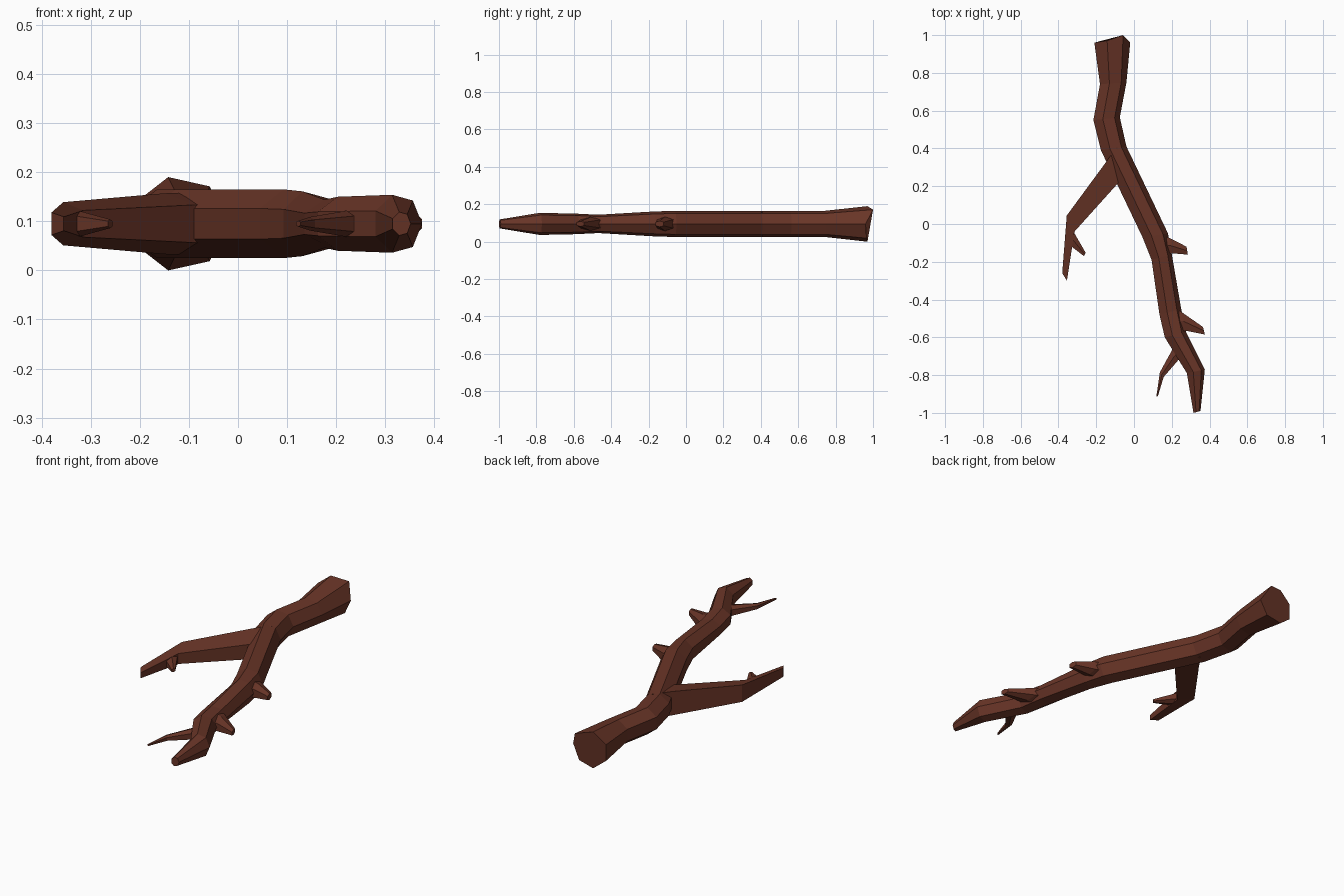
import bpy, bmesh, math
from mathutils import Vector

ZC = 0.095
bark = bpy.data.materials.new("bark")
bark.diffuse_color = (0.14, 0.035, 0.02, 1)

# Cross-sections: (0..1 from left edge to right edge, -1..1 height)
HEPTA = [((math.cos(a) + 0.901) / 1.901, math.sin(a) / 0.975)
         for a in (2 * math.pi * k / 7 for k in range(7))]
FORK = [(1, -0.62), (1, 0.62), (0, 1), (0, -1)]
TWIG = [(1, -0.6), (1, 0.6), (0.5, 1), (0, 0.6), (0, -0.6), (0.5, -1)]


def limb(name, section, stations, tweak=None):
    """Loft a section through stations (left x, left y, right x, right y, half height)."""
    bm = bmesh.new()
    rings = []
    for lx, ly, rx, ry, h in stations:
        left, right = Vector((lx, ly)), Vector((rx, ry))
        ring = []
        for t, z in section:
            p = left.lerp(right, t)
            ring.append(bm.verts.new((p.x, p.y, ZC + z * h)))
        rings.append(ring)
    if tweak:
        for i, dy in tweak.items():
            rings[0][i].co.y += dy
    n = len(section)
    for a, b in zip(rings, rings[1:]):
        for i in range(n):
            j = (i + 1) % n
            bm.faces.new((a[i], a[j], b[j], b[i]))
    bm.faces.new(rings[0][::-1])
    bm.faces.new(rings[-1])
    bmesh.ops.recalc_face_normals(bm, faces=bm.faces)
    me = bpy.data.meshes.new(name)
    bm.to_mesh(me)
    bm.free()
    me.materials.append(bark)
    ob = bpy.data.objects.new(name, me)
    bpy.context.collection.objects.link(ob)
    return ob


# Main stem, with an uneven broken end
limb("main_branch", HEPTA, [
    (-0.21, 0.96, -0.02, 0.96, 0.095),
    (-0.18, 0.74, -0.04, 0.75, 0.07),
    (-0.215, 0.55, -0.075, 0.565, 0.07),
    (-0.175, 0.39, -0.04, 0.41, 0.07),
    (0.045, -0.07, 0.18, -0.05, 0.07),
    (0.093, -0.19, 0.20, -0.16, 0.066),
    (0.135, -0.48, 0.25, -0.45, 0.049),
    (0.163, -0.60, 0.275, -0.57, 0.055),
    (0.28, -0.79, 0.375, -0.77, 0.059),
    (0.315, -1.0, 0.352, -0.99, 0.024),
], {1: 0.04, 2: 0.01, 5: 0.01, 6: 0.005})

# Side fork
limb("side_branch", FORK, [
    (-0.09, 0.41, -0.03, 0.27, 0.064),
    (-0.15, 0.325, -0.09, 0.21, 0.062),
    (-0.356, 0.045, -0.315, -0.04, 0.044),
    (-0.38, -0.26, -0.355, -0.30, 0.023),
])

# Small twigs
limb("fork_twig", TWIG, [
    (-0.35, -0.12, -0.33, -0.02, 0.027),
    (-0.33, -0.12, -0.315, -0.05, 0.026),
    (-0.265, -0.17, -0.256, -0.152, 0.009),
])
limb("upper_twig", TWIG, [
    (0.13, -0.16, 0.13, -0.05, 0.042),
    (0.20, -0.155, 0.19, -0.075, 0.036),
    (0.285, -0.162, 0.278, -0.12, 0.016),
])
limb("lower_twig", TWIG, [
    (0.20, -0.58, 0.20, -0.43, 0.042),
    (0.275, -0.565, 0.25, -0.465, 0.034),
    (0.375, -0.585, 0.365, -0.545, 0.014),
])
limb("thin_twig", TWIG, [
    (0.22, -0.62, 0.26, -0.71, 0.032),
    (0.20, -0.67, 0.235, -0.72, 0.026),
    (0.137, -0.785, 0.157, -0.81, 0.014),
    (0.118, -0.915, 0.127, -0.91, 0.006),
])
